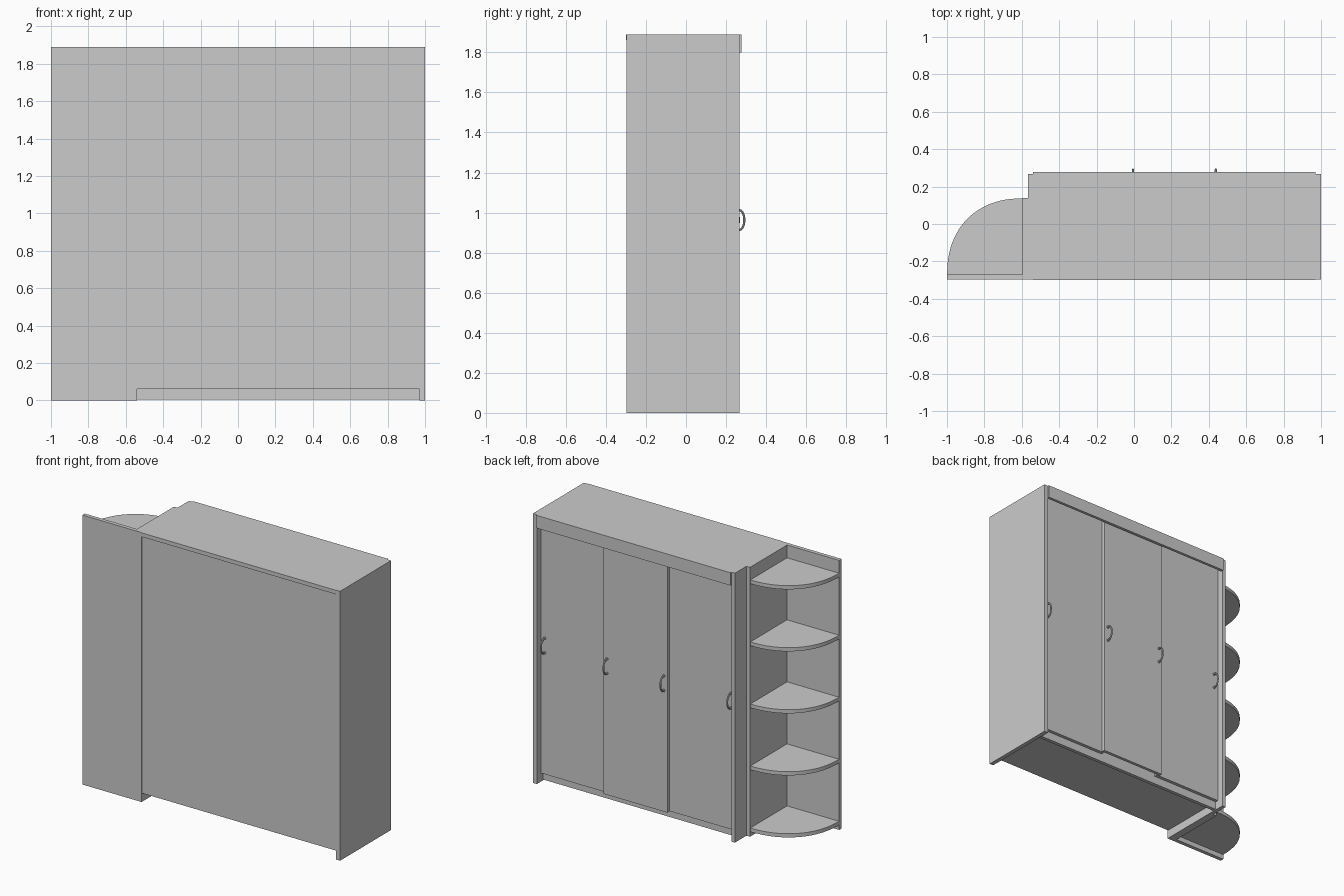
import bpy, bmesh
from math import sin, cos, pi

if "Cube" in bpy.data.objects:
    bpy.data.objects.remove(bpy.data.objects["Cube"])


def box(name, x0, x1, y0, y1, z0, z1):
    bm = bmesh.new()
    bmesh.ops.create_cube(bm, size=1)
    for v in bm.verts:
        v.co = (x0 if v.co.x < 0 else x1, y0 if v.co.y < 0 else y1, z0 if v.co.z < 0 else z1)
    return finish(name, bm)


def finish(name, bm):
    bmesh.ops.recalc_face_normals(bm, faces=bm.faces)
    mesh = bpy.data.meshes.new(name)
    bm.to_mesh(mesh)
    bm.free()
    ob = bpy.data.objects.new(name, mesh)
    bpy.context.collection.objects.link(ob)
    return ob


def smooth(ob):
    bpy.ops.object.select_all(action='DESELECT')
    ob.select_set(True)
    bpy.context.view_layer.objects.active = ob
    bpy.ops.object.shade_smooth_by_angle()


H = 1.89
L, R = -0.54, 0.97          # inner faces of the wardrobe sides

# Wardrobe carcass
box("right_side", R, 1.0, -0.297, 0.268, 0, H)
box("left_side", L - 0.027, L, -0.297, 0.268, 0, H)
box("top_panel", L, R, -0.3, 0.258, 1.862, H)
box("bottom_panel", L, R, -0.285, 0.195, 0.06, 0.087)
box("back_panel", L, R, -0.292, -0.283, 0.06, 1.862)
box("plinth", L, R, 0.173, 0.198, 0.005, 0.06)
box("fascia", L, R, 0.258, 0.278, 1.80, H)

# Three sliding doors, the middle one on the outer track
box("door_left", L, -0.01, 0.20, 0.223, 0.06, 1.855)
box("door_middle", -0.03, 0.467, 0.228, 0.25, 0.06, 1.855)
box("door_right", 0.45, R, 0.20, 0.223, 0.06, 1.855)


# Bow handle: a strip swept along an arc, with a round foot at each end
def handle(name, x, y):
    bm = bmesh.new()
    n, sides, rings = 14, 8, []
    for i in range(n + 1):
        a = pi * i / n
        c, s = cos(a), sin(a)
        ring = []
        for k in range(sides):
            t = 2 * pi * k / sides
            r = 0.0055 * cos(t)
            ring.append(bm.verts.new((x + 0.006 * sin(t),
                                      y + (0.041 + r) * max(s, 0) ** 0.6,
                                      0.963 + (0.051 + r) * c)))
        rings.append(ring)
    for a, b in zip(rings, rings[1:]):
        for k in range(sides):
            j = (k + 1) % sides
            bm.faces.new((a[k], a[j], b[j], b[k]))
    bm.faces.new(rings[0])
    bm.faces.new(rings[-1])
    for z in (0.912, 1.014):
        foot = bmesh.ops.create_cone(bm, cap_ends=True, segments=16, radius1=0.009,
                                     radius2=0.009, depth=0.008)["verts"]
        for v in foot:
            v.co = (x + v.co.x, y + 0.004 + v.co.z, z + v.co.y)
    smooth(finish(name, bm))


for i, (x, y) in enumerate([(-0.505, 0.223), (-0.005, 0.25), (0.437, 0.25), (0.94, 0.223)]):
    handle(f"handle_{i + 1}", x, y)

# Open corner shelving on the left
SX, SY = -0.595, -0.27      # inner corner of the shelves
box("shelf_side", SX, L - 0.027, -0.297, 0.14, 0, H)
box("shelf_back", -1.0, SX, -0.297, SY, 0, H)


def shelf(name, top):
    bm = bmesh.new()
    pts = [(SX, SY)]
    for i in range(25):
        a = pi / 2 * i / 24
        pts.append((SX - 0.404 * max(cos(a), 0) ** 0.9, SY + 0.407 * sin(a) ** 0.9))
    face = bm.faces.new([bm.verts.new((x, y, top - 0.026)) for x, y in pts])
    up = bmesh.ops.extrude_face_region(bm, geom=[face])["geom"]
    bmesh.ops.translate(bm, vec=(0, 0, 0.026),
                        verts=[g for g in up if isinstance(g, bmesh.types.BMVert)])
    smooth(finish(name, bm))


for i in range(5):
    shelf(f"shelf_{i + 1}", 0.06 + 0.435 * i)
